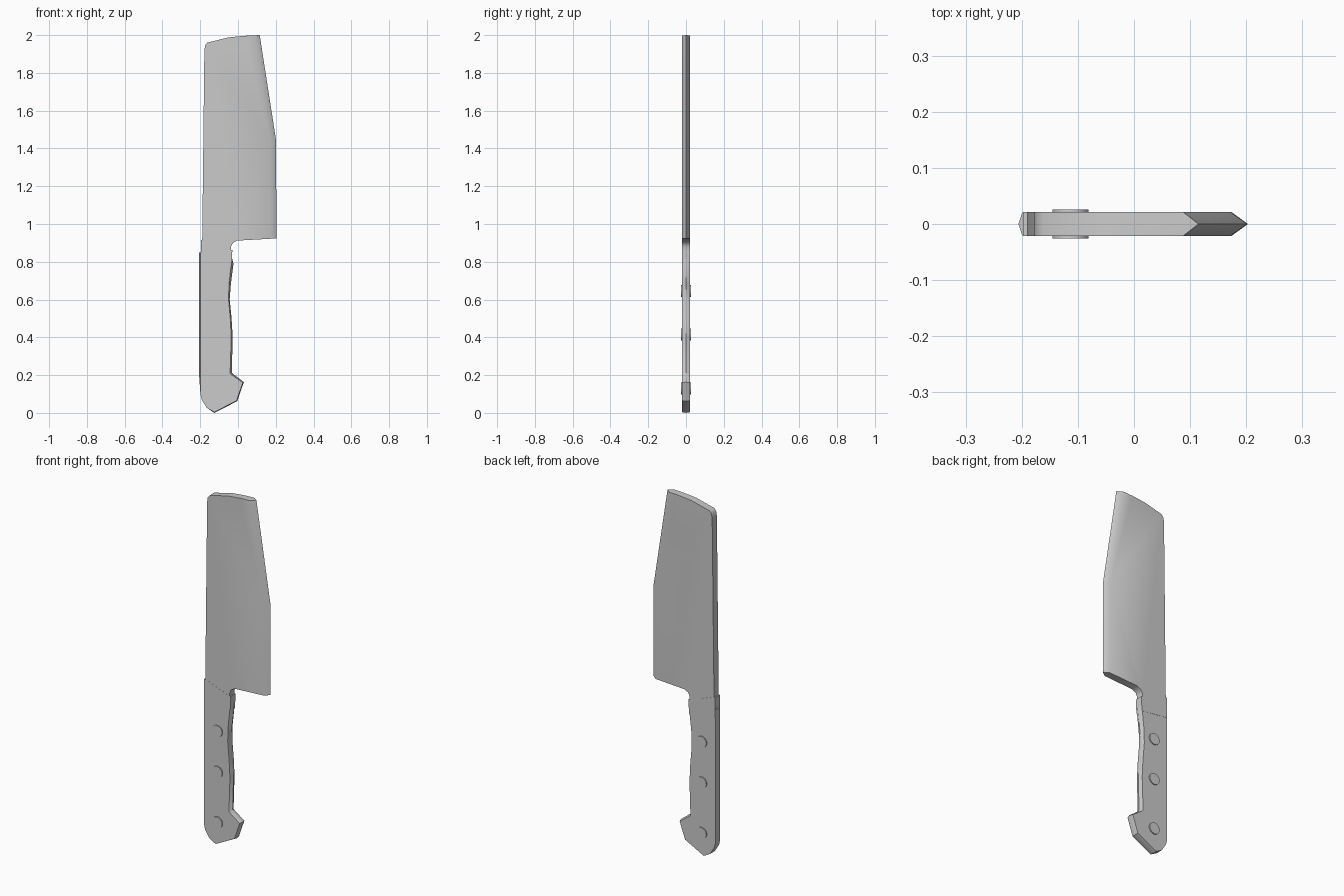
import bpy, bmesh, math
from mathutils import Matrix

cube = bpy.data.objects.get("Cube")
if cube:
    bpy.data.objects.remove(cube, do_unlink=True)

steel = bpy.data.materials.new("plain grey")
steel.use_nodes = True
GREY = (0.6, 0.6, 0.6, 1)
steel.diffuse_color = GREY
steel.node_tree.nodes["Principled BSDF"].inputs["Base Color"].default_value = GREY


def finish(bm, name, angle):
    bmesh.ops.recalc_face_normals(bm, faces=bm.faces[:])
    mesh = bpy.data.meshes.new(name)
    bm.to_mesh(mesh)
    bm.free()
    mesh.materials.append(steel)
    obj = bpy.data.objects.new(name, mesh)
    bpy.context.collection.objects.link(obj)
    bpy.ops.object.select_all(action="DESELECT")
    obj.select_set(True)
    bpy.context.view_layer.objects.active = obj
    bpy.ops.object.shade_smooth_by_angle(angle=math.radians(angle))
    return obj


def plate(name, profile, half, angle=40):
    """Flat sided plate: each profile point is x, z on the side face
    and how far the middle ridge stands out from it in x and z."""
    bm = bmesh.new()
    rings = []
    for y, out in ((-half, 0), (0, 1), (half, 0)):
        rings.append([bm.verts.new((x + out * dx, y, z + out * dz))
                      for x, z, dx, dz in profile])
    bm.faces.new(rings[0])
    bm.faces.new(rings[2])
    n = len(profile)
    for a, b in zip(rings, rings[1:]):
        for i in range(n):
            j = (i + 1) % n
            bm.faces.new((a[i], a[j], b[j], b[i]))
    return finish(bm, name, angle)


# Blade: flat spine and heel, wedge along the cutting edge
plate("blade", [
    (-0.19, 0.86, 0, 0), (-0.178, 1.92, 0, 0), (-0.174, 1.945, 0, 0),
    (-0.163, 1.96, 0, 0), (-0.05, 1.988, 0, 0), (0.03, 1.996, 0, 0),
    (0.088, 1.998, 0.027, 0.002), (0.172, 1.44, 0.03, 0),
    (0.174, 0.922, 0.029, 0.002), (-0.005, 0.912, 0, 0),
    (-0.028, 0.9, 0, 0), (-0.037, 0.88, 0, 0), (-0.037, 0.85, 0, 0),
], 0.021)

# Collar with a slanted upper end
plate("collar", [
    (-0.197, 0.8, 0, 0), (-0.197, 0.915, 0, 0), (-0.18, 0.915, 0, 0),
    (-0.04, 0.862, 0, 0), (-0.03, 0.862, 0, 0), (-0.034, 0.78, 0, 0),
], 0.0215)

# Handle: ridged grip swelling and hooked butt
plate("handle", [
    (-0.199, 0.2, -0.007, 0), (-0.199, 0.85, -0.007, 0),
    (-0.04, 0.85, 0, 0), (-0.036, 0.79, 0.012, 0),
    (-0.048, 0.68, 0.01, 0), (-0.05, 0.6, 0.006, 0),
    (-0.041, 0.5, 0.007, 0), (-0.036, 0.4, 0.008, 0),
    (-0.042, 0.21, 0.009, 0.005), (-0.035, 0.203, 0.008, 0.004),
    (0.025, 0.16, 0.006, 0.003), (-0.008, 0.065, 0.004, -0.003),
    (-0.125, 0.004, 0, -0.004), (-0.165, 0.026, 0, 0),
    (-0.192, 0.07, 0, 0), (-0.199, 0.1, 0, 0),
], 0.0205)

# Rivets pass right through the grip
for name, z in (("upper", 0.645), ("middle", 0.415), ("lower", 0.13)):
    bm = bmesh.new()
    bmesh.ops.create_cone(
        bm, cap_ends=True, segments=20, radius1=0.032, radius2=0.032, depth=0.052,
        matrix=Matrix.Translation((-0.113, 0, z)) @ Matrix.Rotation(math.pi / 2, 4, "X"))
    finish(bm, name + "_rivet", 40)
